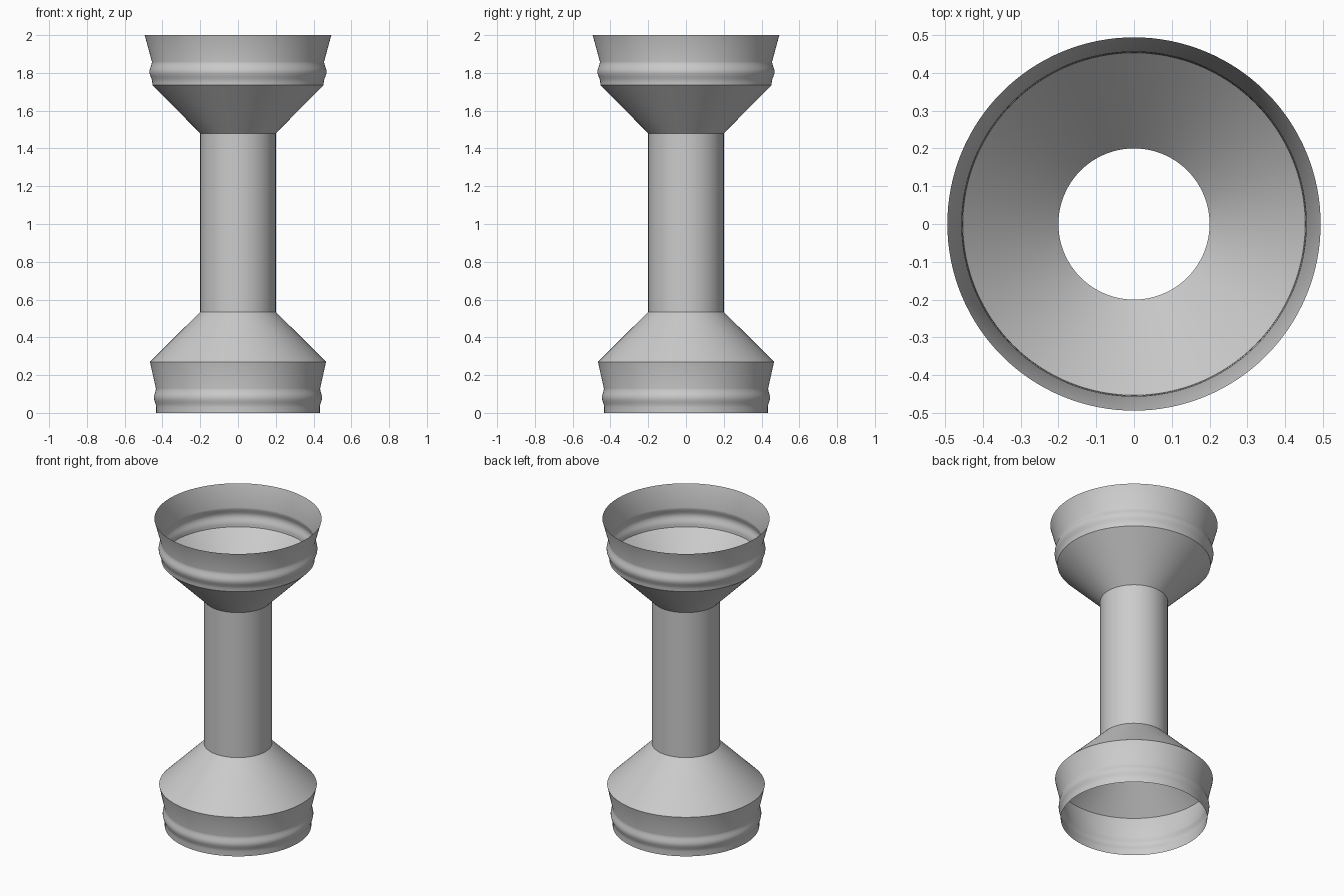
import bpy, bmesh, math

cube = bpy.data.objects.get("Cube")
if cube:
    bpy.data.objects.remove(cube, do_unlink=True)

# Single plain grey
grey = bpy.data.materials.new("plain_grey")
grey.use_nodes = True
GREY = (0.6, 0.6, 0.6, 1)
grey.diffuse_color = GREY
grey.node_tree.nodes["Principled BSDF"].inputs["Base Color"].default_value = GREY

SEGMENTS = 128
STEPS = 12


def bead(r0, z0, r1, z1, bulge):
    """Smooth rounded swelling between two profile points."""
    points = []
    for i in range(STEPS + 1):
        t = i / STEPS
        swell = bulge * math.sin(math.pi * t) ** 2
        points.append((r0 + (r1 - r0) * t + swell, z0 + (z1 - z0) * t))
    return points


def lathe(name, profile):
    """Turn an open (radius, height) profile into a thin open shell."""
    bm = bmesh.new()
    verts = [bm.verts.new((r, 0, z)) for r, z in profile]
    edges = [bm.edges.new(pair) for pair in zip(verts, verts[1:])]
    bmesh.ops.spin(bm, geom=verts + edges, cent=(0, 0, 0), axis=(0, 0, 1),
                   angle=math.tau, steps=SEGMENTS, use_duplicate=False)
    bmesh.ops.remove_doubles(bm, verts=bm.verts, dist=1e-5)
    bm.normal_update()
    # Faces point away from the axis
    for f in bm.faces:
        c = f.calc_center_median()
        if f.normal.x * c.x + f.normal.y * c.y < 0:
            f.normal_flip()
    mesh = bpy.data.meshes.new(name)
    bm.to_mesh(mesh)
    bm.free()
    mesh.materials.append(grey)
    obj = bpy.data.objects.new(name, mesh)
    bpy.context.collection.objects.link(obj)
    bpy.ops.object.select_all(action="DESELECT")
    obj.select_set(True)
    bpy.context.view_layer.objects.active = obj
    bpy.ops.object.shade_smooth_by_angle(angle=math.radians(32))
    return obj


# Base collar, lower cone, tube, upper funnel and flared rim in one shell
base_collar = [(0.433, 0)] + bead(0.433, 0.03, 0.435, 0.13, 0.011) + [(0.466, 0.27)]
tube = [(0.2, 0.535), (0.2, 1.48)]
top_collar = [(0.453, 1.735)] + bead(0.454, 1.75, 0.456, 1.86, 0.014) + [(0.494, 2)]

lathe("hollow_spool_shell", base_collar + tube + top_collar)
